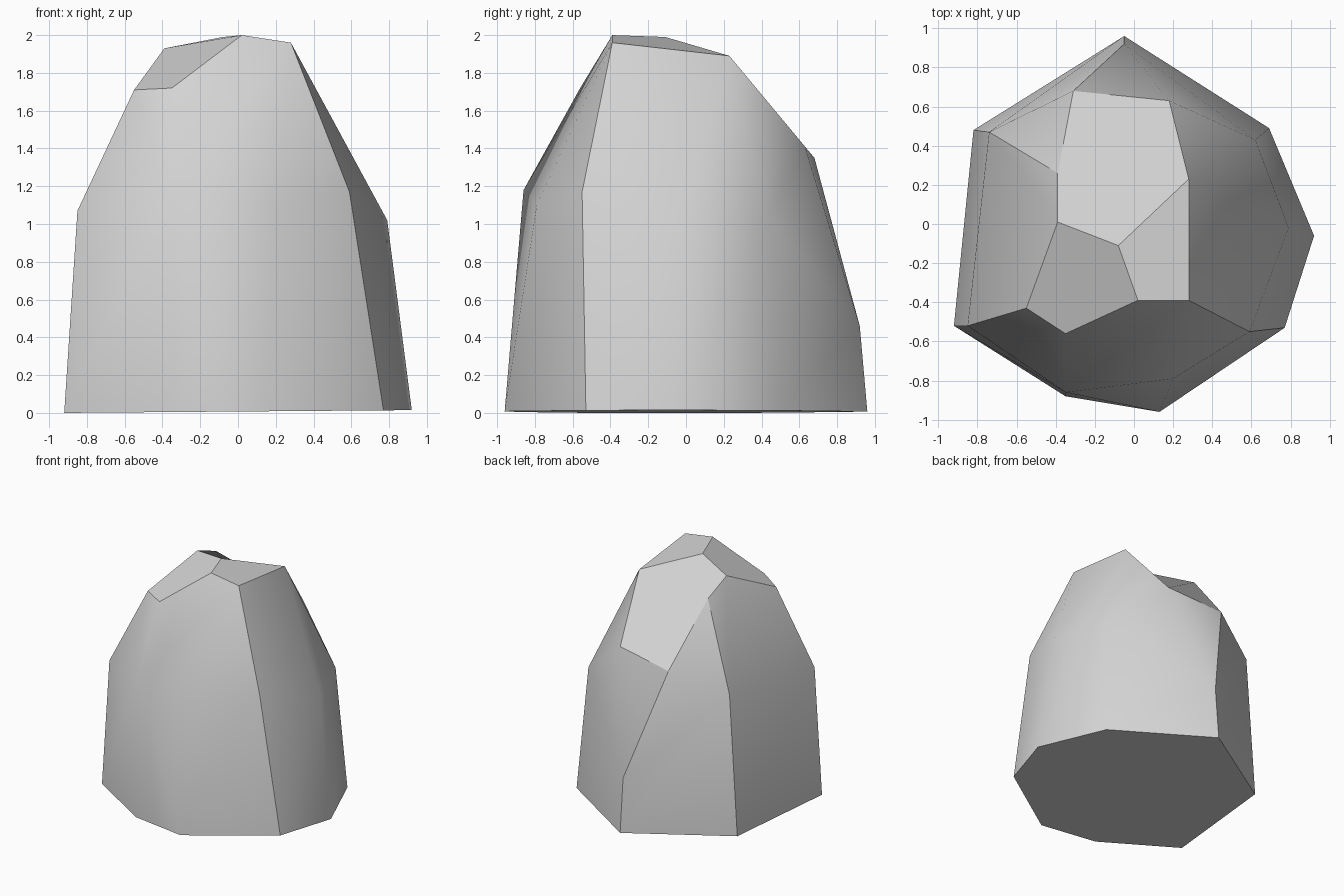
import bpy, bmesh, math

cube = bpy.data.objects.get("Cube")
if cube:
    bpy.data.objects.remove(cube, do_unlink=True)

# Corner rings of the boulder: footprint, shoulder and crown
foot = [(-.92, -.52), (-.35, -.88), (.13, -.96), (.77, -.53),
        (.92, -.06), (.69, .49), (-.05, .96), (-.82, .48)]
shoulder = [(-.85, -.52, 1.07), (-.35, -.86, 1.18), (.2, -.79, 1.1), (.59, -.55, 1.17),
            (.79, -.02, 1.02), (.62, .43, 1.04), (-.05, .92, .46), (-.74, .47, 1.18)]
crown = [(-.55, -.43, 1.71), (-.35, -.56, 1.72), (.02, -.39, 2), (.28, -.39, 1.96),
         (.28, .23, 1.89), (.18, .63, 1.41), (-.31, .68, 1.35), (-.39, .26, 1.83),
         (-.39, .01, 1.93), (-.08, -.11, 1.99)]
points = [(x, y, .008 * (x + .92)) for x, y in foot] + shoulder + crown


def region(face):
    """Name the broad side of the rock that a face belongs to."""
    n = face.normal
    az = math.degrees(math.atan2(n.y, n.x)) % 360
    if n.z < -.5:
        return "base"
    if n.z > .55:
        return "top_slope" if 60 < az < 150 else "top_chip" if 150 <= az < 320 else "top_cap"
    if 90 < az <= 148:
        return "back"
    if 148 < az <= 210:
        return "side"
    return "front" if 210 < az < 323 else "broad_side"


# Boulder body: convex shell of the corners
bm = bmesh.new()
for p in points:
    bm.verts.new(p)
bmesh.ops.convex_hull(bm, input=bm.verts)
bmesh.ops.delete(bm, geom=[v for v in bm.verts if not v.link_faces], context='VERTS')
bmesh.ops.recalc_face_normals(bm, faces=bm.faces)

# Merge each chipped facet into one flat-looking face
groups = {}
for f in bm.faces:
    groups.setdefault(region(f), []).append(f)
for name, faces in groups.items():
    if len(faces) > 1 and name.startswith(("top", "base")):
        bmesh.ops.dissolve_faces(bm, faces=faces)

# Smooth within each side, crisp between sides
bm.normal_update()
for f in bm.faces:
    f.smooth = True
for e in bm.edges:
    e.smooth = len({region(f) for f in e.link_faces}) == 1

mesh = bpy.data.meshes.new("boulder")
bm.to_mesh(mesh)
bm.free()
rock = bpy.data.objects.new("boulder", mesh)
bpy.context.collection.objects.link(rock)

# Stone colour
stone = bpy.data.materials.new("grey stone")
stone.use_nodes = True
colour = (.65, .65, .65, 1)
stone.diffuse_color = colour
stone.node_tree.nodes["Principled BSDF"].inputs["Base Color"].default_value = colour
mesh.materials.append(stone)
